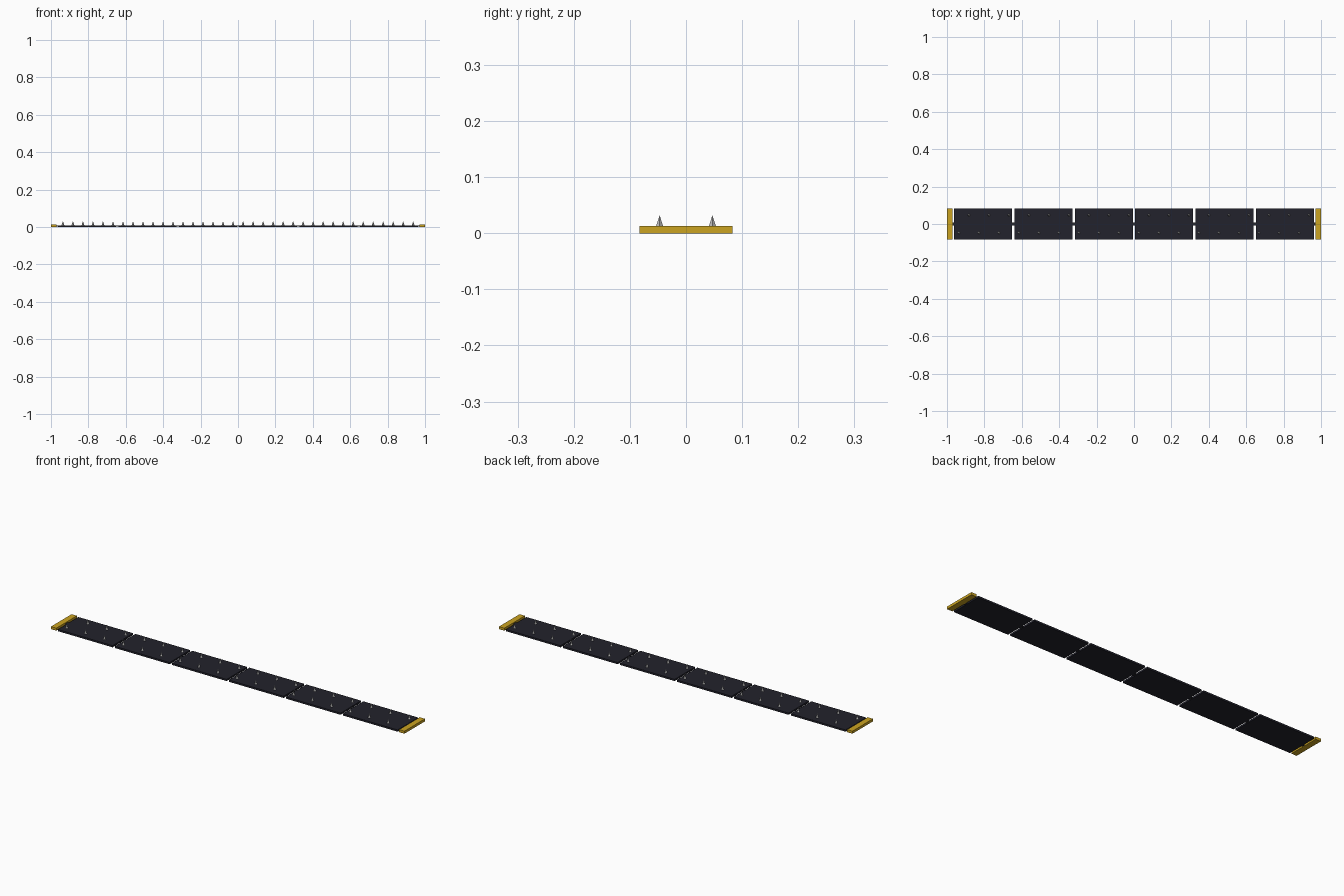
import bpy, math

if "Cube" in bpy.data.objects:
    bpy.data.objects.remove(bpy.data.objects["Cube"])

def material(name, rgb):
    m = bpy.data.materials.new(name)
    m.diffuse_color = (*rgb, 1)
    m.use_nodes = True
    m.node_tree.nodes["Principled BSDF"].inputs["Base Color"].default_value = m.diffuse_color
    return m

black = material("black rubber", (0.016, 0.016, 0.025))
dark = material("dark hinge", (0.02, 0.02, 0.025))
yellow = material("yellow", (0.60, 0.37, 0.015))
steel = material("steel", (0.55, 0.55, 0.55))

def box(name, x, y, z0, z1, sx, sy, mat):
    bpy.ops.mesh.primitive_cube_add(size=1, location=(x, y, (z0 + z1) / 2))
    o = bpy.context.object
    o.name = name
    o.scale = (sx, sy, z1 - z0)
    o.data.materials.append(mat)

# six hinged panels
PITCH, WIDTH = 0.3225, 0.166
for i in range(6):
    box("panel", (i - 2.5) * PITCH, 0, 0, 0.009, 0.31, WIDTH, black)

# links in the gaps between panels
for i in range(7):
    box("hinge_link", (i - 3) * PITCH, 0, 0.002, 0.008, 0.03, 0.016, dark)

# yellow end caps
for s in (-1, 1):
    box("end_cap", s * 0.985, 0, 0, 0.013, 0.03, WIDTH, yellow)

# staggered four-sided spikes
for i in range(36):
    x = -0.936 + i * 0.0535
    y = -0.047 if i % 2 == 0 else 0.047
    bpy.ops.mesh.primitive_cone_add(vertices=4, radius1=0.0075, radius2=0, depth=0.023,
                                    location=(x, y, 0.0205))
    o = bpy.context.object
    o.name = "spike"
    o.data.materials.append(steel)
